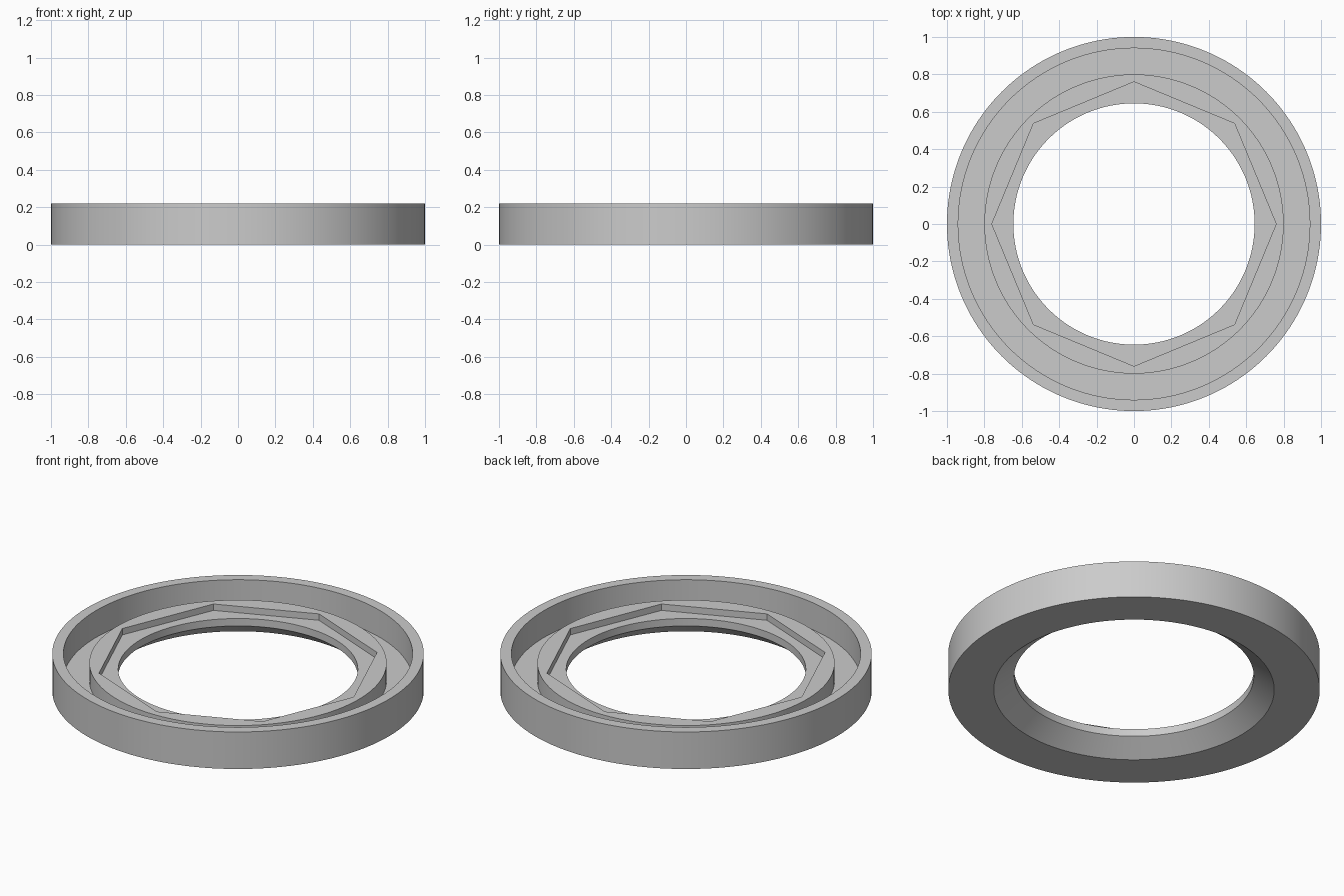
import bpy
import bmesh
from math import cos, sin, pi, radians

cube = bpy.data.objects.get("Cube")
if cube:
    bpy.data.objects.remove(cube, do_unlink=True)

SEGMENTS = 160   # divisible by 8 so the octagon corners land on vertices


def octagon_radius(corner_radius, angle):
    """Distance from the centre to an octagon edge in the given direction."""
    half = pi / 8
    return corner_radius * cos(half) / cos(angle % (2 * half) - half)


def lathe(name, profile, material):
    """Revolve a closed profile of (radius, height, shape) points."""
    bm = bmesh.new()
    loops = []
    for radius, z, shape in profile:
        loop = []
        for i in range(SEGMENTS):
            a = 2 * pi * i / SEGMENTS
            r = octagon_radius(radius, a) if shape == "octagon" else radius
            loop.append(bm.verts.new((r * cos(a), r * sin(a), z)))
        loops.append(loop)
    for k, loop in enumerate(loops):
        below = loops[k - 1]
        for i in range(SEGMENTS):
            j = (i + 1) % SEGMENTS
            bm.faces.new((below[i], below[j], loop[j], loop[i]))
    bmesh.ops.recalc_face_normals(bm, faces=bm.faces)
    mesh = bpy.data.meshes.new(name)
    bm.to_mesh(mesh)
    bm.free()
    mesh.materials.append(material)
    obj = bpy.data.objects.new(name, mesh)
    bpy.context.collection.objects.link(obj)
    bpy.ops.object.select_all(action="DESELECT")
    obj.select_set(True)
    bpy.context.view_layer.objects.active = obj
    bpy.ops.object.shade_smooth_by_angle(angle=radians(30))
    return obj


grey = bpy.data.materials.new("light grey")
grey.use_nodes = True
colour = (0.6, 0.6, 0.6, 1)
grey.diffuse_color = colour
grey.node_tree.nodes["Principled BSDF"].inputs["Base Color"].default_value = colour

# Ring: outer wall, channel, raised collar with octagonal seat, chamfered bore
lathe("grooved_ring", [
    (1.0, 0, "circle"),
    (1.0, 0.22, "circle"),
    (0.94, 0.22, "circle"),
    (0.94, 0.06, "circle"),
    (0.8, 0.06, "circle"),
    (0.8, 0.165, "circle"),
    (0.76, 0.165, "octagon"),
    (0.76, 0.127, "octagon"),
    (0.645, 0.127, "circle"),
    (0.645, 0.083, "circle"),
    (0.755, 0, "circle"),
], grey)
